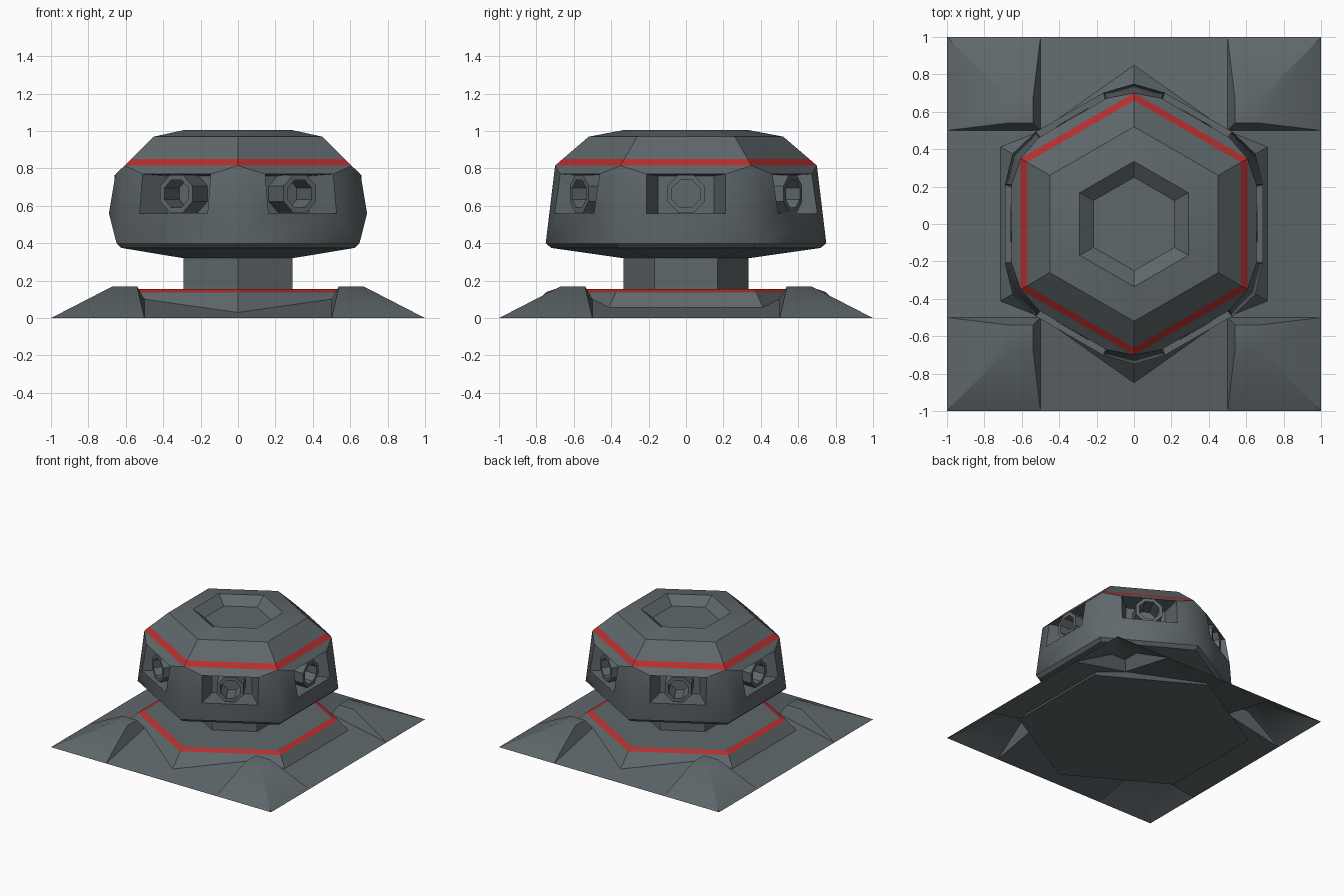
import bpy, bmesh, math
from mathutils import Matrix, Vector

cube = bpy.data.objects.get("Cube")
if cube:
    bpy.data.objects.remove(cube)


def material(name, colour):
    m = bpy.data.materials.new(name)
    m.use_nodes = True
    m.diffuse_color = colour
    m.node_tree.nodes["Principled BSDF"].inputs["Base Color"].default_value = colour
    return m


GREY = material("gunmetal grey", (0.115, 0.138, 0.147, 1))
RED = material("warning red", (0.48, 0.028, 0.028, 1))


def finish(name, bm, smooth=False, recalc=True):
    bmesh.ops.remove_doubles(bm, verts=bm.verts, dist=0.0005)
    if recalc:
        bmesh.ops.recalc_face_normals(bm, faces=bm.faces)
    mesh = bpy.data.meshes.new(name)
    bm.to_mesh(mesh)
    bm.free()
    mesh.materials.append(GREY)
    mesh.materials.append(RED)
    ob = bpy.data.objects.new(name, mesh)
    bpy.context.collection.objects.link(ob)
    if smooth:
        bpy.ops.object.select_all(action='DESELECT')
        ob.select_set(True)
        bpy.context.view_layer.objects.active = ob
        bpy.ops.object.shade_smooth_by_angle(angle=math.radians(30))
    return ob


def face(bm, points, mat=0):
    f = bm.faces.new([bm.verts.new(p) for p in points])
    f.material_index = mat
    return f


def hex_point(radius, z, i):
    a = math.radians(60 * i - 30)
    return Vector((radius * math.cos(a), radius * math.sin(a), z))


def hex_rings(bm, profile, red_band=None, cap_start=False, cap_end=False):
    """Skin a six-sided profile of (corner radius, height) pairs."""
    for k, (a, b) in enumerate(zip(profile, profile[1:])):
        for i in range(6):
            face(bm, [hex_point(*a, i), hex_point(*a, i + 1),
                      hex_point(*b, i + 1), hex_point(*b, i)], int(k == red_band))
    for wanted, ring in ((cap_start, profile[0]), (cap_end, profile[-1])):
        if wanted:
            face(bm, [hex_point(*ring, i) for i in range(6)])


# Hexagonal plinth with a red rim
bm = bmesh.new()
hex_rings(bm, [(0.877, 0), (0.75, 0.138), (0.70, 0.155)], 1, True, True)
finish("plinth", bm)

# Neck between plinth and head
bm = bmesh.new()
hex_rings(bm, [(0.335, 0.15), (0.335, 0.325)])
finish("neck", bm)

# Sloping skirt: four ramps, open underneath
bm = bmesh.new()
for i in range(4):
    turn = Matrix.Rotation(math.pi / 2 * i, 3, 'Z')
    face(bm, [turn @ Vector(p) for p in
              ((-.5, -1, 0), (.5, -1, 0), (.5, -.5, .1), (-.5, -.5, .1))])
finish("skirt_ramps", bm, recalc=False)

# Raised corner buttresses
lo, hi, top = 0.54, 0.67, 0.17
for i, label in enumerate(("back_left", "back_right", "front_right", "front_left")):
    turn = Matrix.Rotation(math.pi / 2 * i, 3, 'Z')
    corner, side_a, side_b, root = (1, 1, 0), (1, .5, 0), (.5, 1, 0), (.5, .5, .1)
    peak, ridge_a, ridge_b, brow = (lo, lo, top), (hi, lo, top), (lo, hi, top), (hi, hi, top)
    bm = bmesh.new()
    for points in ((peak, ridge_a, brow, ridge_b),
                   (ridge_a, side_a, corner, brow),
                   (brow, corner, side_b, ridge_b),
                   (root, side_a, ridge_a, peak),
                   (root, peak, ridge_b, side_b)):
        face(bm, [turn @ Vector(p) for p in points])
    finish(label + "_buttress", bm, smooth=True, recalc=False)

# Head: dished roof and underside
bm = bmesh.new()
hex_rings(bm, [(0.25, 0.94), (0.335, 1.005), (0.52, 0.97), (0.66, 0.85), (0.70, 0.815)],
          3, cap_start=True)
hex_rings(bm, [(0.75, 0.40), (0.72, 0.375), (0.335, 0.32)], cap_end=True)

# Head: six bulging walls, each with a recessed gun port
for i in range(6):
    a = math.radians(60 * i)
    out, along = Vector((math.cos(a), math.sin(a), 0)), Vector((-math.sin(a), math.cos(a), 0))

    def at(n, t, z):
        return out * n + along * t + Vector((0, 0, z))

    up = [hex_point(0.70, 0.815, i), hex_point(0.70, 0.815, i + 1)]
    down = [hex_point(0.75, 0.40, i), hex_point(0.75, 0.40, i + 1)]
    w = 0.21
    port_up = [at(0.655, -w, 0.77), at(0.655, w, 0.77)]
    port_down = [at(0.69, -w, 0.56), at(0.69, w, 0.56)]
    face(bm, [port_up[0], port_up[1], up[1], up[0]])
    face(bm, [down[0], down[1], port_down[1], port_down[0]])
    for s in (0, 1):
        for tri in ((up[s], port_down[s], port_up[s]), (up[s], down[s], port_down[s])):
            face(bm, tri)
    rim = [port_down[0], port_down[1], port_up[1], port_up[0]]
    back = [at(0.5, -.15, .56), at(0.5, .15, .56), at(0.5, .15, .76), at(0.5, -.15, .76)]
    for k in range(4):
        face(bm, [rim[k], rim[(k + 1) % 4], back[(k + 1) % 4], back[k]])
    face(bm, back)
finish("head", bm, smooth=True)

# Octagonal gun barrels, one per port
for i in range(6):
    bm = bmesh.new()
    turn = Matrix.Rotation(math.radians(60 * i), 3, 'Z')
    profile = [(0.108, 0.48), (0.108, 0.66), (0.08, 0.66), (0.08, 0.50)]

    def barrel_point(r, n, k):
        a = math.radians(45 * k + 22.5)
        return turn @ Vector((n, r * math.cos(a), 0.665 + r * math.sin(a)))

    for a, b in zip(profile, profile[1:]):
        for k in range(8):
            face(bm, [barrel_point(*a, k), barrel_point(*a, k + 1),
                      barrel_point(*b, k + 1), barrel_point(*b, k)])
    for ring in (profile[0], profile[-1]):
        face(bm, [barrel_point(*ring, k) for k in range(8)])
    finish(f"gun_barrel_{i + 1}", bm)
